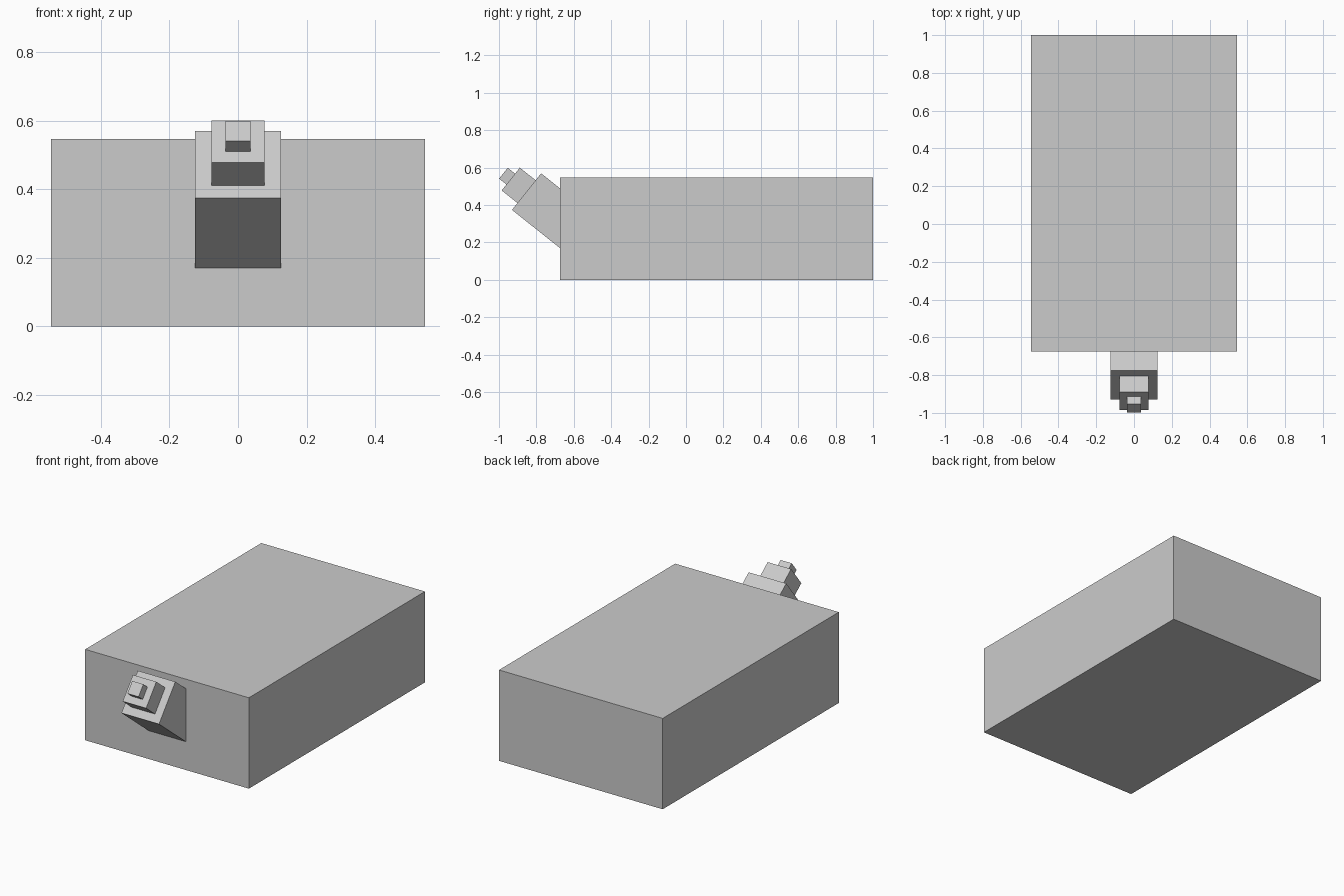
import bpy, math
from mathutils import Vector, Matrix

if "Cube" in bpy.data.objects:
    bpy.data.objects.remove(bpy.data.objects["Cube"])

grey = bpy.data.materials.new("light_grey")
grey.diffuse_color = (0.6, 0.6, 0.6, 1)
grey.use_nodes = True
grey.node_tree.nodes["Principled BSDF"].inputs["Base Color"].default_value = grey.diffuse_color


def box(name, size, centre, rotation=Matrix()):
    """Box of the given size, turned about its centre."""
    bpy.ops.mesh.primitive_cube_add(size=1)
    ob = bpy.context.object
    ob.name = name
    ob.data.transform(Matrix.Translation(centre) @ rotation @ Matrix.Diagonal((*size, 1)))
    ob.data.materials.append(grey)
    return ob


# Main body block
box("body", (1.09, 1.675, 0.547), (0, 0.1625, 0.2735))

# Stepped nozzle on the front, tilted upward
tilt = math.radians(38.5)
turn = Matrix.Rotation(-tilt, 4, 'X')
axis = Vector((0, -math.cos(tilt), math.sin(tilt)))
tip = Vector((0, -0.8525, 0.4715))  # centre of the base's outer face

# name, width, start and end along the axis measured from that face
for name, width, start, end in (("nozzle_base", 0.25, -0.34, 0),
                                ("nozzle_middle", 0.156, 0, 0.108),
                                ("nozzle_tip", 0.074, 0.108, 0.158)):
    box(name, (width, end - start, width), tip + axis * (start + end) / 2, turn)
